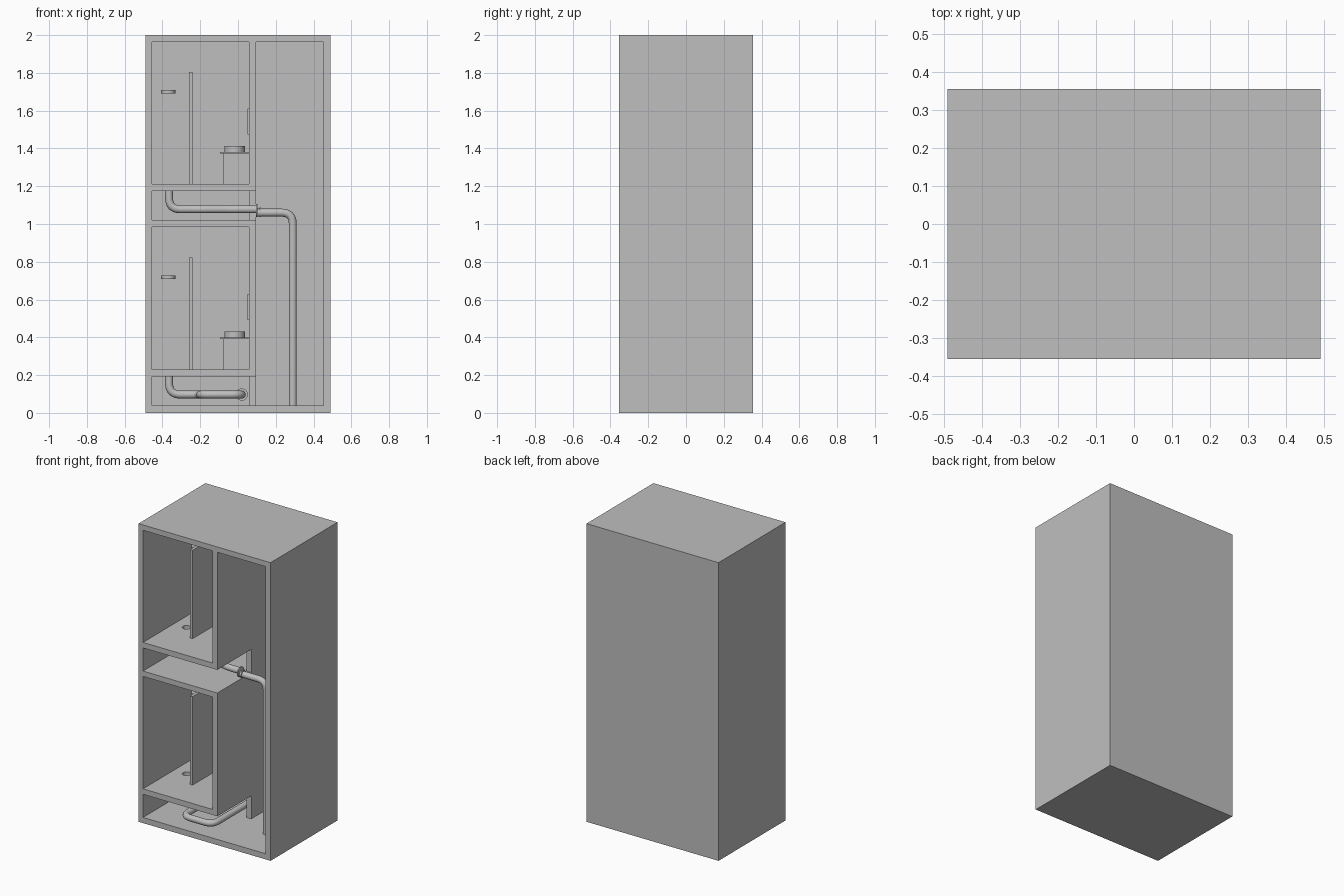
import bpy, bmesh, math
from mathutils import Vector

cube = bpy.data.objects.get("Cube")
if cube:
    bpy.data.objects.remove(cube, do_unlink=True)

GREY = (0.52, 0.52, 0.52, 1)
grey = bpy.data.materials.new("plain_grey")
grey.use_nodes = True
grey.diffuse_color = GREY
grey.node_tree.nodes["Principled BSDF"].inputs["Base Color"].default_value = GREY


def select(ob):
    bpy.ops.object.select_all(action='DESELECT')
    ob.select_set(True)
    bpy.context.view_layer.objects.active = ob


def finish(bm, name):
    bmesh.ops.recalc_face_normals(bm, faces=bm.faces)
    me = bpy.data.meshes.new(name)
    bm.to_mesh(me)
    bm.free()
    me.materials.append(grey)
    ob = bpy.data.objects.new(name, me)
    bpy.context.collection.objects.link(ob)
    return ob


def box(name, x0, x1, y0, y1, z0, z1):
    bm = bmesh.new()
    bmesh.ops.create_cube(bm, size=1)
    for v in bm.verts:
        v.co = ((x0 + x1) / 2 + v.co.x * (x1 - x0),
                (y0 + y1) / 2 + v.co.y * (y1 - y0),
                (z0 + z1) / 2 + v.co.z * (z1 - z0))
    return finish(bm, name)


def cylinder(name, center, radius, depth, axis='Z'):
    bm = bmesh.new()
    bmesh.ops.create_cone(bm, cap_ends=True, segments=32, radius1=radius,
                          radius2=radius, depth=depth)
    turn = Vector((0, 0, 1)).rotation_difference(
        {'X': Vector((1, 0, 0)), 'Y': Vector((0, 1, 0)), 'Z': Vector((0, 0, 1))}[axis])
    for v in bm.verts:
        v.co = turn @ v.co + Vector(center)
    ob = finish(bm, name)
    select(ob)
    bpy.ops.object.shade_smooth_by_angle(angle=math.radians(40))
    return ob


def cut(ob, cutter):
    cutter.hide_render = True
    mod = ob.modifiers.new("cut", 'BOOLEAN')
    mod.operation = 'DIFFERENCE'
    mod.solver = 'EXACT'
    mod.object = cutter
    select(ob)
    bpy.ops.object.modifier_apply(modifier=mod.name)
    bpy.data.objects.remove(cutter, do_unlink=True)


def pipe(name, points, bend=0.06, radius=0.021):
    """Round tube along a path with rounded corners."""
    pts = [Vector(p) for p in points]
    path = [pts[0]]
    for a, b, c in zip(pts, pts[1:], pts[2:]):
        p, q = b + (a - b).normalized() * bend, b + (c - b).normalized() * bend
        for i in range(9):
            t = i / 8
            path.append(p * (1 - t) ** 2 + b * 2 * t * (1 - t) + q * t * t)
    path.append(pts[-1])
    cu = bpy.data.curves.new(name, 'CURVE')
    cu.dimensions = '3D'
    cu.bevel_depth = radius
    cu.bevel_resolution = 6
    sp = cu.splines.new('POLY')
    sp.points.add(len(path) - 1)
    for s, p in zip(sp.points, path):
        s.co = (*p, 1)
    cu.materials.append(grey)
    ob = bpy.data.objects.new(name, cu)
    bpy.context.collection.objects.link(ob)
    select(ob)
    bpy.ops.object.convert(target='MESH')
    bpy.ops.object.shade_smooth_by_angle(angle=math.radians(60))


# Housing: solid block with the rooms, ducts and shaft cut out
FRONT, BACK = -0.4, 0.32
DX, DY = -0.365, -0.025   # shower drain position
housing = box("housing", -0.49, 0.49, -0.355, 0.355, 0, 2)
cut(housing, box("shaft_cut", 0.095, 0.453, FRONT, BACK, 0.038, 1.964))
for floor, duct, room_top in ((0.23, 0.038, 0.984), (1.212, 1.02, 1.964)):
    cut(housing, box("room_cut", -0.456, 0.058, FRONT, BACK, floor, room_top))
    cut(housing, box("duct_cut", -0.456, 0.058, FRONT, BACK, duct, floor - 0.037))
    cut(housing, box("opening_cut", 0.04, 0.12, FRONT, 0.005, duct, floor - 0.037))
    cut(housing, cylinder("drain_cut", (DX, DY, floor - 0.02), 0.026, 0.1))

# Bathroom fittings, the same on both storeys
for level, z in (("lower", 0.23), ("upper", 1.212)):
    box(level + "_shower_screen", -0.26, -0.24, -0.14, BACK, z, z + 0.593)
    cylinder(level + "_shower_head", (-0.37, 0.1, z + 0.488), 0.038, 0.02)
    cylinder(level + "_shower_arm", (-0.37, 0.21, z + 0.49), 0.007, 0.22, 'Y')
    box(level + "_vanity", -0.08, 0.058, -0.04, 0.24, z, z + 0.162)
    box(level + "_vanity_top", -0.095, 0.058, -0.055, 0.255, z + 0.162, z + 0.17)
    basin = cylinder(level + "_basin", (-0.018, 0.1, z + 0.185), 0.054, 0.03)
    cut(basin, cylinder("basin_cut", (-0.018, 0.1, z + 0.195), 0.046, 0.03))
    box(level + "_mirror", 0.049, 0.058, -0.02, 0.22, z + 0.262, z + 0.4)

# Lower drain pipe: loops forward, then runs to the back wall
pipe("lower_drain_pipe", [(DX, DY, 0.215), (DX, DY, 0.097), (-0.2, DY, 0.097),
                          (-0.2, -0.3, 0.097), (0.02, -0.3, 0.097), (0.02, BACK, 0.097)])
cylinder("lower_pipe_flange", (0.02, 0.31, 0.097), 0.032, 0.02, 'Y')

# Upper drain pipe: joins the downpipe in the shaft
pipe("upper_drain_pipe", [(DX, DY, 1.197), (DX, DY, 1.078), (-0.2, DY, 1.078),
                          (-0.02, -0.115, 1.078), (0.1, -0.115, 1.078)])
cylinder("upper_pipe_flange", (0.1, -0.115, 1.072), 0.034, 0.008, 'X')
cylinder("downpipe_flange", (0.118, -0.115, 1.062), 0.026, 0.008, 'X')
pipe("downpipe", [(0.1, -0.115, 1.06), (0.29, -0.115, 1.06), (0.29, -0.115, 0.038)])
